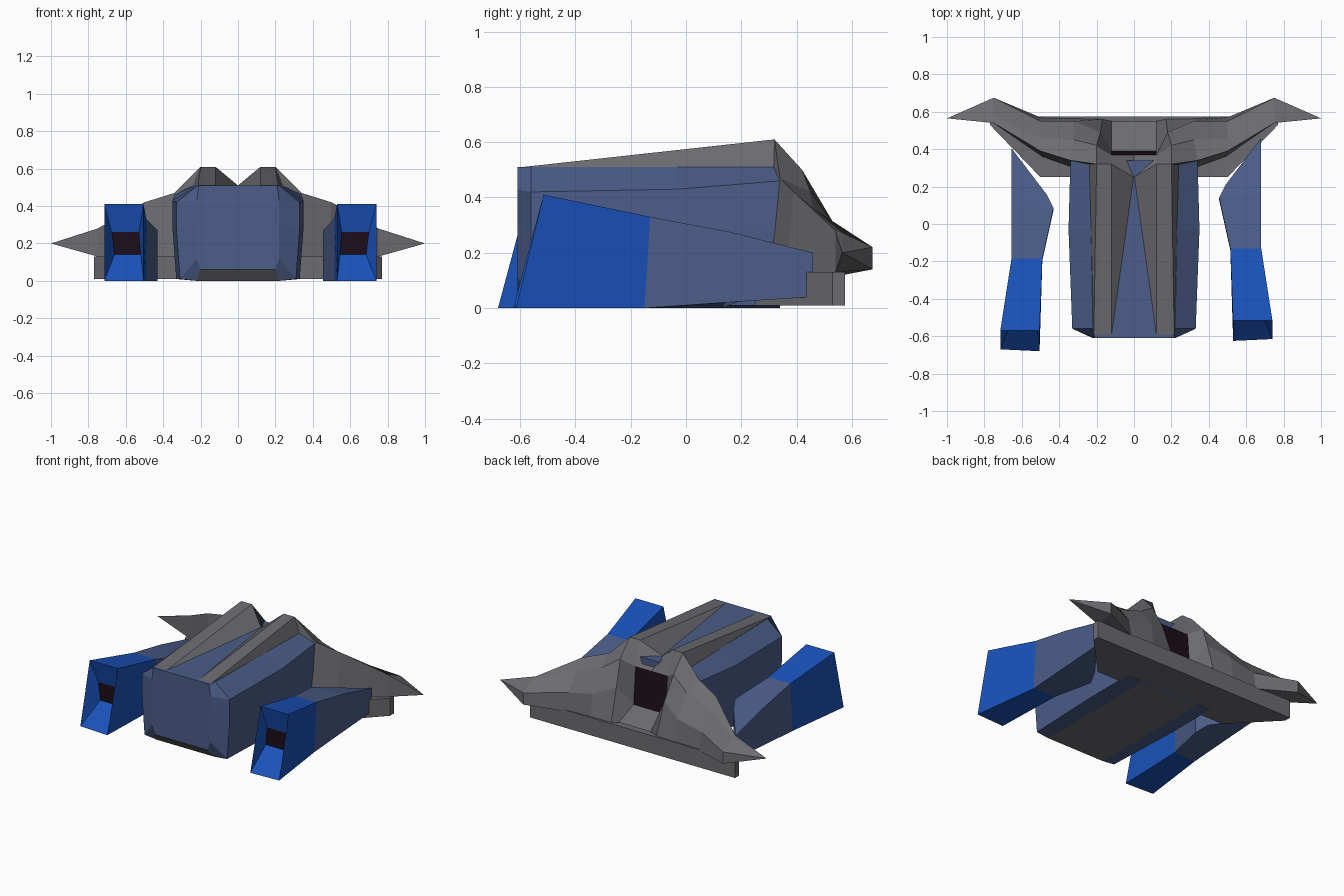
import bpy, bmesh
from mathutils import Vector

if "Cube" in bpy.data.objects:
    bpy.data.objects.remove(bpy.data.objects["Cube"])


def material(name, rgb):
    m = bpy.data.materials.new(name)
    m.diffuse_color = (*rgb, 1)
    m.use_nodes = True
    m.node_tree.nodes["Principled BSDF"].inputs["Base Color"].default_value = m.diffuse_color
    return m


BLUE = material("bright_blue", (0.01, 0.085, 0.50))
SLATE = material("slate_blue", (0.07, 0.11, 0.25))
GREY = material("hull_grey", (0.15, 0.15, 0.165))
DARK = material("dark_opening", (0.012, 0.004, 0.01))
MATS = [BLUE, SLATE, GREY, DARK]


def finish(name, bm):
    bmesh.ops.remove_doubles(bm, verts=bm.verts, dist=0.0005)
    bmesh.ops.recalc_face_normals(bm, faces=bm.faces)
    me = bpy.data.meshes.new(name)
    bm.to_mesh(me)
    bm.free()
    for m in MATS:
        me.materials.append(m)
    ob = bpy.data.objects.new(name, me)
    bpy.context.collection.objects.link(ob)
    return ob


def loft(name, rings, paint):
    """Skin closed rings; paint(segment, side) gives a material, side -1 is a cap."""
    bm = bmesh.new()
    vs = [[bm.verts.new(p) for p in r] for r in rings]
    n = len(rings[0])
    for i in range(len(vs) - 1):
        for k in range(n):
            j = (k + 1) % n
            f = bm.faces.new((vs[i][k], vs[i][j], vs[i + 1][j], vs[i + 1][k]))
            f.material_index = MATS.index(paint(i, k))
    for i in (0, len(vs) - 1):
        bm.faces.new(vs[i]).material_index = MATS.index(paint(i, -1))
    return finish(name, bm)


def hull_of(name, pts, mat):
    bm = bmesh.new()
    for p in pts:
        bm.verts.new(p)
    bmesh.ops.convex_hull(bm, input=bm.verts)
    for f in bm.faces:
        f.material_index = MATS.index(mat)
    return finish(name, bm)


def flip(pts):
    return [(-x, y, z) for x, y, z in pts]


# Central body: half profiles (x, z) from belly to roof at each y
body = [
    (-0.61, [(.20, .06), (.22, .12), (.22, .30), (.22, .43), (.21, .51)]),
    (-0.56, [(.22, .00), (.31, .01), (.33, .28), (.33, .42), (.22, .51)]),
    (-0.03, [(.22, .00), (.33, .01), (.35, .28), (.35, .43), (.23, .51)]),
    (0.34, [(.22, .00), (.33, .01), (.34, .28), (.34, .46), (.24, .51)]),
]
rings = []
for y, prof in body:
    half = [(x, y, z) for x, z in prof]
    rings.append(half + flip(half)[::-1])
loft("body", rings, lambda i, k: GREY if k == 9 else SLATE)

# Raised roof rails, meeting at the rear of the valley
rail = [(.12, -.61, .508), (.215, -.61, .508), (.24, .33, .508),
        (0, .25, .508), (.12, .32, .61), (.20, .32, .61)]
hull_of("roof_rail_right", rail, GREY)
hull_of("roof_rail_left", flip(rail), GREY)

# Rear shell and wings: front-low, front-top, back-top, back-mid, back-low
wing = [
    [(.12, .25, .10), (.12, .32, .61), (.12, .37, .45), (.12, .39, .20), (.12, .55, .14)],
    [(.20, .25, .10), (.20, .32, .61), (.20, .42, .50), (.18, .49, .34), (.17, .56, .13)],
    [(.33, .30, .10), (.34, .34, .47), (.32, .45, .42), (.32, .55, .28), (.32, .565, .12)],
    [(.49, .36, .12), (.50, .39, .42), (.50, .46, .36), (.50, .55, .24), (.50, .57, .12)],
    [(.75, .54, .13), (.75, .54, .28), (.75, .57, .27), (.75, .675, .22), (.75, .675, .14)],
    [(1.0, .565, .20)] * 5,
]
mid = [(0, .25, .10), (0, .25, .51), (0, .37, .45), (0, .39, .20), (0, .55, .14)]


def shell_paint(i, k):
    return DARK if k == 2 and i in (5, 6) else GREY


# tip rings are collapsed to a point, so leave them to remove_doubles
loft("rear_shell_and_wings", [flip(r) for r in wing[::-1]] + [mid] + wing, shell_paint)

# Base plate under the wings
plan = [(.77, .575), (.77, .53), (.50, .25)]
plan += [(-x, y) for x, y in plan[::-1]]
hull_of("base_plate", [(x, y, z) for x, y in plan for z in (.01, .13)], GREY)

# Side pods: inner-low, inner-top, outer-top, outer-low, from recess floor back
pod = [
    [(.545, -.48, .14), (.555, -.48, .26), (.70, -.48, .26), (.685, -.48, .14)],
    [(.53, -.625, .0), (.53, -.515, .41), (.74, -.515, .41), (.74, -.615, .0)],
    [(.515, -.14, .0), (.515, -.13, .33), (.68, -.13, .33), (.68, -.15, .0)],
    [(.455, .13, .0), (.455, .14, .27), (.68, .16, .275), (.68, .14, .02)],
    [(.49, .21, .03), (.49, .21, .24), (.68, .46, .20), (.68, .46, .04)],
]


def pod_paint(i, k):
    if k == -1:
        return DARK if i == 0 else SLATE
    return BLUE if i < 2 else SLATE


loft("pod_right", pod, pod_paint)
left = [[(-(x - .025), y - .055, z) for x, y, z in r] for r in pod]
loft("pod_left", left, pod_paint)
